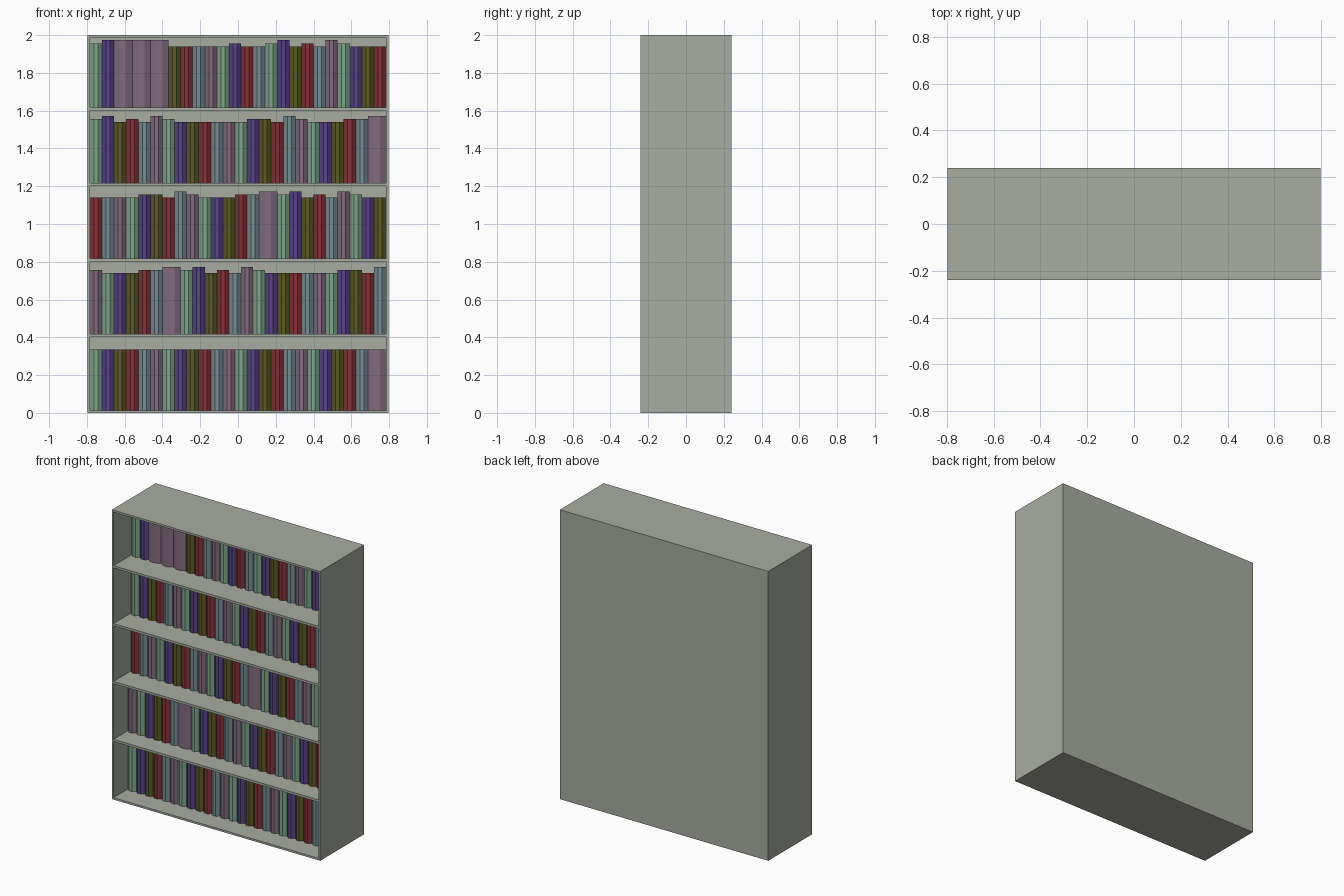
import bpy, bmesh

if "Cube" in bpy.data.objects:
    bpy.data.objects.remove(bpy.data.objects["Cube"])

HX, HY, H = 0.797, 0.24, 2.0      # cabinet half width, half depth, height
WALL, SHELF, PITCH = 0.0135, 0.016, 0.4


def material(name, r, g, b):
    def lin(c):
        c /= 255
        return c / 12.92 if c <= 0.04045 else ((c + 0.055) / 1.055) ** 2.4
    m = bpy.data.materials.new(name)
    m.diffuse_color = (lin(r), lin(g), lin(b), 1)
    m.use_nodes = True
    m.node_tree.nodes["Principled BSDF"].inputs["Base Color"].default_value = m.diffuse_color
    return m


cabinet_mat = material("cabinet_grey", 167, 172, 161)
book_mats = {
    "G": material("book_green", 126, 168, 140),
    "P": material("book_purple", 88, 66, 136),
    "O": material("book_olive", 92, 90, 35),
    "R": material("book_red", 134, 50, 55),
    "S": material("book_slate", 117, 142, 150),
    "M": material("book_mauve", 131, 107, 126),
}


def make_object(name, bm, mats):
    bmesh.ops.recalc_face_normals(bm, faces=bm.faces)
    me = bpy.data.meshes.new(name)
    bm.to_mesh(me)
    bm.free()
    for m in mats:
        me.materials.append(m)
    ob = bpy.data.objects.new(name, me)
    bpy.context.collection.objects.link(ob)
    return ob


def prism(bm, outline, z0, z1, mat=0):
    """Vertical prism over an (x, y) outline."""
    low = [bm.verts.new((x, y, z0)) for x, y in outline]
    top = [bm.verts.new((x, y, z1)) for x, y in outline]
    n = len(outline)
    faces = [bm.faces.new(low[::-1]), bm.faces.new(top)]
    for i in range(n):
        j = (i + 1) % n
        faces.append(bm.faces.new((low[i], low[j], top[j], top[i])))
    for f in faces:
        f.material_index = mat


def board(name, x0, x1, y0, y1, z0, z1):
    bm = bmesh.new()
    prism(bm, [(x0, y0), (x1, y0), (x1, y1), (x0, y1)], z0, z1)
    make_object(name, bm, [cabinet_mat])


# Cabinet carcass
IX, BACK = HX - WALL, HY - WALL
board("left_side", -HX, -IX, -HY, HY, 0, H)
board("right_side", IX, HX, -HY, HY, 0, H)
board("back_panel", -IX, IX, BACK, HY, 0, H)
board("bottom_board", -IX, IX, -HY, BACK, 0, WALL)
board("top_board", -IX, IX, -HY, BACK, H - WALL, H)
for k in range(1, 5):
    board(f"shelf_{k}", -IX, IX, -HY, BACK, k * PITCH + 0.001, k * PITCH + 0.001 + SHELF)

# Book rows, bottom to top: colour letters, height steps, wide positions, spine y
ROWS = [
    ("GPORSM" * 4, "0" * 24, {23}, -0.10),
    ("MGPORS" * 4, "100011212010210000001102", {6}, -0.10),
    ("RSMGPO" * 4, "000011021000112120102100", {14}, -0.07),
    ("GPORSM" * 4, "120102100000011021000112", {23}, -0.07),
    ("GPMMMORSMGPRSGPORSMGPOR", "12222000001001201021000", {2, 3, 4}, -0.06),
]
UNIT = 2 * IX / 24.5
letters = list(book_mats)
for row, (colours, steps, wide, front) in enumerate(ROWS):
    bm = bmesh.new()
    z0 = row * PITCH + (SHELF + 0.001 if row else WALL)
    x = -IX
    for i, (c, s) in enumerate(zip(colours, steps)):
        w = UNIT * (1.5 if i in wide else 1)
        # Faceted spine: two chamfers beside a flat middle third
        outline = [(x, front + 0.018), (x + w / 3, front), (x + 2 * w / 3, front),
                   (x + w, front + 0.018), (x + w, BACK), (x, BACK)]
        prism(bm, outline, z0, z0 + 0.323 + 0.0165 * int(s), letters.index(c))
        x += w
    make_object(f"book_row_{row + 1}", bm, [book_mats[k] for k in letters])
